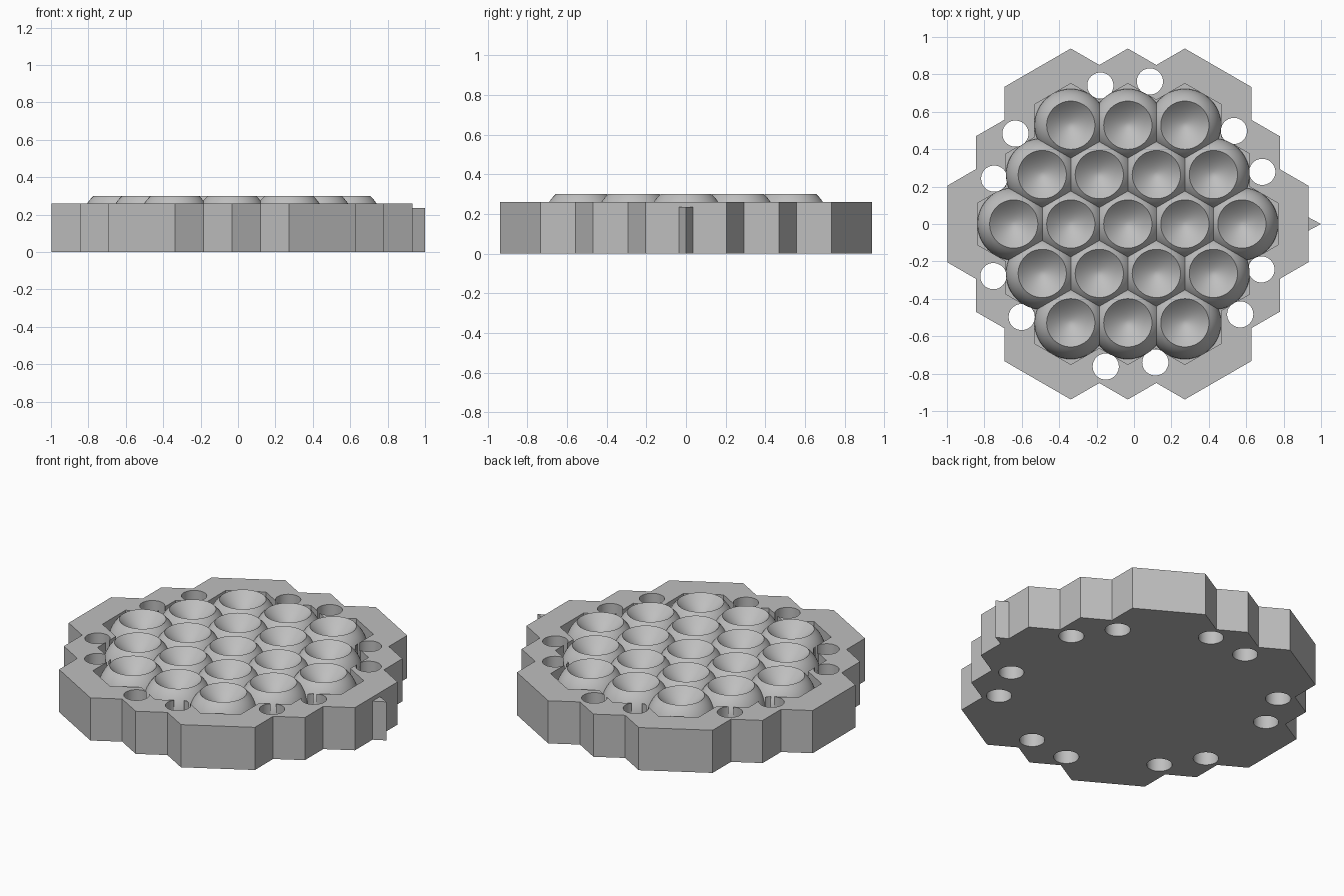
import bpy, bmesh, math
from mathutils import Vector, Matrix

cube = bpy.data.objects.get("Cube")
if cube:
    bpy.data.objects.remove(cube, do_unlink=True)

CENTRE = Vector((-0.033, 0.0, 0.0))   # centre of the hexagonal array
PITCH = 0.305                         # lens spacing
TOP, RIM, FLOOR = 0.26, 0.30, 0.15    # plate top, lens top, pocket floor

grey = bpy.data.materials.new("plain grey")
grey.use_nodes = True
colour = (0.52, 0.52, 0.52, 1)
grey.diffuse_color = colour
grey.node_tree.nodes["Principled BSDF"].inputs["Base Color"].default_value = colour


def make_object(name, bm):
    bmesh.ops.recalc_face_normals(bm, faces=bm.faces)
    mesh = bpy.data.meshes.new(name)
    bm.to_mesh(mesh)
    bm.free()
    mesh.materials.append(grey)
    obj = bpy.data.objects.new(name, mesh)
    bpy.context.collection.objects.link(obj)
    return obj


def add_prism(bm, points, z0, z1):
    face = bm.faces.new([bm.verts.new((p[0], p[1], z0)) for p in points])
    out = bmesh.ops.extrude_face_region(bm, geom=[face])
    verts = [v for v in out["geom"] if isinstance(v, bmesh.types.BMVert)]
    bmesh.ops.translate(bm, verts=verts, vec=(0, 0, z1 - z0))


def sixfold(points):
    return [CENTRE + Matrix.Rotation(math.radians(60 * k), 3, "Z") @ Vector((x, y, 0))
            for k in range(6) for x, y in points]


def cluster_outline(a):
    """Outline of nineteen merged hexagons with apothem a."""
    half = a / math.sqrt(3)
    rise = PITCH / 2 / math.sqrt(3)
    tip = PITCH * math.sqrt(3) / 2 + half
    return sixfold([(2 * PITCH + a, -half), (2 * PITCH + a, half),
                    (1.5 * PITCH + a, half + rise), (1.5 * PITCH + a, tip),
                    (PITCH + a, tip + rise)])


def circle(c, r, n=40):
    return [(c.x + r * math.cos(math.tau * i / n), c.y + r * math.sin(math.tau * i / n))
            for i in range(n)]


def smooth(obj):
    bpy.ops.object.select_all(action="DESELECT")
    obj.select_set(True)
    bpy.context.view_layer.objects.active = obj
    bpy.ops.object.shade_smooth_by_angle(angle=math.radians(28))


# Scalloped base plate
bm = bmesh.new()
add_prism(bm, cluster_outline(0.355), 0, TOP)
plate = make_object("base_plate", bm)

# Pocket around the lenses and the twelve through holes
bm = bmesh.new()
add_prism(bm, cluster_outline(0.193), FLOOR, 0.5)
pocket = make_object("pocket_cutter", bm)
bm = bmesh.new()
for c in sixfold([(-0.147, 0.74), (0.118, 0.762)]):
    add_prism(bm, circle(c, 0.07), -0.1, 0.6)
holes = make_object("hole_cutter", bm)

bpy.context.view_layer.objects.active = plate
for cutter in (pocket, holes):
    cutter.hide_render = True
    mod = plate.modifiers.new(cutter.name, "BOOLEAN")
    mod.operation, mod.solver, mod.object = "DIFFERENCE", "EXACT", cutter
    bpy.ops.object.modifier_apply(modifier=mod.name)
    bpy.data.objects.remove(cutter, do_unlink=True)
smooth(plate)

# Lens profile: round flank, then a hollow bowl running to a point
BALL, LIP, DEPTH = 0.194, 0.129, 0.085
ball_z = RIM - math.sqrt(BALL ** 2 - LIP ** 2)
lip_angle = math.acos(LIP / BALL)
profile = [(BALL, FLOOR - 0.01)]
profile += [(BALL * math.cos(lip_angle * i / 8), ball_z + BALL * math.sin(lip_angle * i / 8))
            for i in range(9)]
profile += [(LIP * (1 - i / 8), RIM - DEPTH * (1 - (1 - i / 8) ** 1.6)) for i in range(1, 9)]

bm = bmesh.new()
verts = [bm.verts.new((r, 0, z)) for r, z in profile]
edges = [bm.edges.new(pair) for pair in zip(verts, verts[1:])]
bmesh.ops.spin(bm, geom=verts + edges, cent=(0, 0, 0), axis=(0, 0, 1),
               angle=math.tau, steps=48)
bmesh.ops.remove_doubles(bm, verts=bm.verts, dist=0.0005)
lens = make_object("lens", bm)
# Face the open shell upwards and outwards
if lens.data.polygons[0].normal.dot(lens.data.polygons[0].center * Vector((1, 1, 0)).x) < 0:
    pass
first = min(lens.data.polygons, key=lambda p: p.center.z)
if first.normal.x * first.center.x + first.normal.y * first.center.y < 0:
    lens.data.flip_normals()
smooth(lens)

# Nineteen lenses in a hexagonal array
spots = []
for row in range(-2, 3):
    count = 5 - abs(row)
    for i in range(count):
        spots.append(CENTRE + Vector(((i - (count - 1) / 2) * PITCH,
                                      row * PITCH * math.sqrt(3) / 2, 0)))
lens.location = spots[0]
for spot in spots[1:]:
    copy = lens.copy()
    copy.location = spot
    bpy.context.collection.objects.link(copy)

# Pointed locating key on the left edge
bm = bmesh.new()
add_prism(bm, [(0.92, -0.04), (0.934, -0.035), (1.0, 0), (0.934, 0.035), (0.92, 0.04)], 0, 0.235)
make_object("locating_key", bm)
